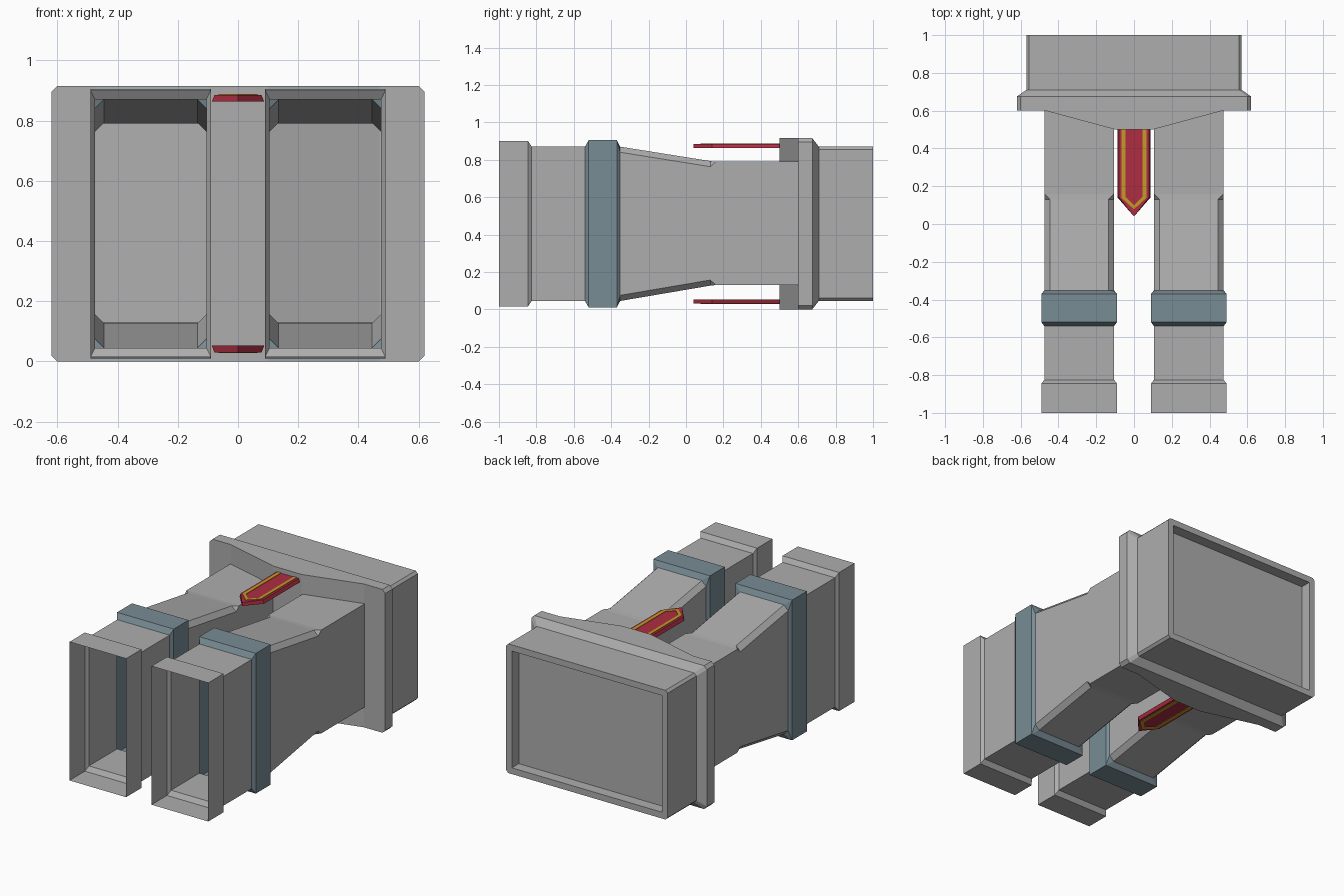
import bpy, bmesh

if "Cube" in bpy.data.objects:
    bpy.data.objects.remove(bpy.data.objects["Cube"])


def material(name, rgb):
    m = bpy.data.materials.new(name)
    m.diffuse_color = (*rgb, 1)
    m.use_nodes = True
    m.node_tree.nodes["Principled BSDF"].inputs["Base Color"].default_value = m.diffuse_color
    return m


GREY = material("stone grey", (0.42, 0.42, 0.425))
BLUE = material("slate blue", (0.19, 0.265, 0.30))
RED = material("banner red", (0.42, 0.027, 0.055))
GOLD = material("trim gold", (0.55, 0.32, 0.02))
MID = 0.4575  # mirror height between the top and bottom banners


def finish(name, bm, mats):
    bmesh.ops.remove_doubles(bm, verts=bm.verts, dist=0.0005)
    bmesh.ops.recalc_face_normals(bm, faces=bm.faces)
    me = bpy.data.meshes.new(name)
    bm.to_mesh(me)
    bm.free()
    for m in mats:
        me.materials.append(m)
    ob = bpy.data.objects.new(name, me)
    bpy.context.collection.objects.link(ob)
    return ob


def loft(name, cx, sections, mats, caps):
    """Skin chamfered rectangles: (y, half width, z low, z high, chamfer, material of next span)."""
    bm = bmesh.new()
    rings = []
    for y, w, a, b, c, _ in sections:
        pts = [(w, a + c), (w, b - c), (w - c, b), (c - w, b),
               (-w, b - c), (-w, a + c), (c - w, a), (w - c, a)]
        rings.append([bm.verts.new((cx + x, y, z)) for x, z in pts])
    for r, s, sec in zip(rings, rings[1:], sections):
        for i in range(8):
            j = (i + 1) % 8
            f = bm.faces.new((r[i], r[j], s[j], s[i]))
            f.material_index = sec[5]
    if caps:
        bm.faces.new(rings[0])
        bm.faces.new(rings[-1])
    return finish(name, bm, mats)


def prism(name, outline, z0, z1, mat, bevel=0.0):
    bm = bmesh.new()
    face = bm.faces.new([bm.verts.new((x, y, z0)) for x, y in outline])
    ext = bmesh.ops.extrude_face_region(bm, geom=[face])["geom"]
    for v in ext:
        if isinstance(v, bmesh.types.BMVert):
            v.co.z = z1
            v.co.x *= 1 - bevel
    return finish(name, bm, [mat])


# Two open-fronted corridors with collars and slate bands
corridor = [
    (-1.0, 0.20, 0.015, 0.90, 0, 0), (-0.845, 0.20, 0.015, 0.90, 0, 0),
    (-0.825, 0.185, 0.045, 0.87, 0, 0), (-0.54, 0.185, 0.045, 0.87, 0, 1),
    (-0.52, 0.20, 0.01, 0.905, 0, 1), (-0.37, 0.20, 0.01, 0.905, 0, 1),
    (-0.352, 0.185, 0.045, 0.87, 0.03, 0), (0.13, 0.185, 0.127, 0.793, 0.03, 0),
    (0.16, 0.185, 0.13, 0.79, 0, 0), (0.61, 0.185, 0.13, 0.79, 0, 0),
]
for side, cx in (("left", -0.29), ("right", 0.29)):
    loft(side + "_corridor", cx, corridor, [GREY, BLUE], False)

# Rear hub: flange, body and recessed back panel
loft("rear_hub", 0, [
    (0.60, 0.62, 0.0, 0.915, 0.02, 0), (0.675, 0.62, 0.0, 0.915, 0.02, 0),
    (0.71, 0.57, 0.045, 0.87, 0.015, 0), (1.0, 0.57, 0.045, 0.87, 0.015, 0),
    (1.0, 0.53, 0.085, 0.83, 0, 0), (0.93, 0.53, 0.085, 0.83, 0, 0),
], [GREY], True)

# Wedge on the front of the flange, between the corridors
prism("front_wedge", [(-0.47, 0.605), (-0.47, 0.6), (-0.10, 0.5), (0.10, 0.5),
                      (0.47, 0.6), (0.47, 0.605)], 0.0, 0.915, GREY)

# Pointed banners above and below, each with a gold stripe on its outer face
banner = [(-0.087, 0.51), (-0.087, 0.14), (0, 0.04), (0.087, 0.14), (0.087, 0.51)]
stripe = [(0.065, 0.5), (0.065, 0.138), (0, 0.078), (-0.065, 0.138), (-0.065, 0.5),
          (-0.045, 0.5), (-0.045, 0.144), (0, 0.1), (0.045, 0.144), (0.045, 0.5)]
for where, s in (("top", 1), ("bottom", -1)):
    prism(where + "_banner", banner, MID + s * 0.405, MID + s * 0.427, RED, 0.1)
    prism(where + "_banner_stripe", stripe, MID + s * 0.426, MID + s * 0.430, GOLD)
